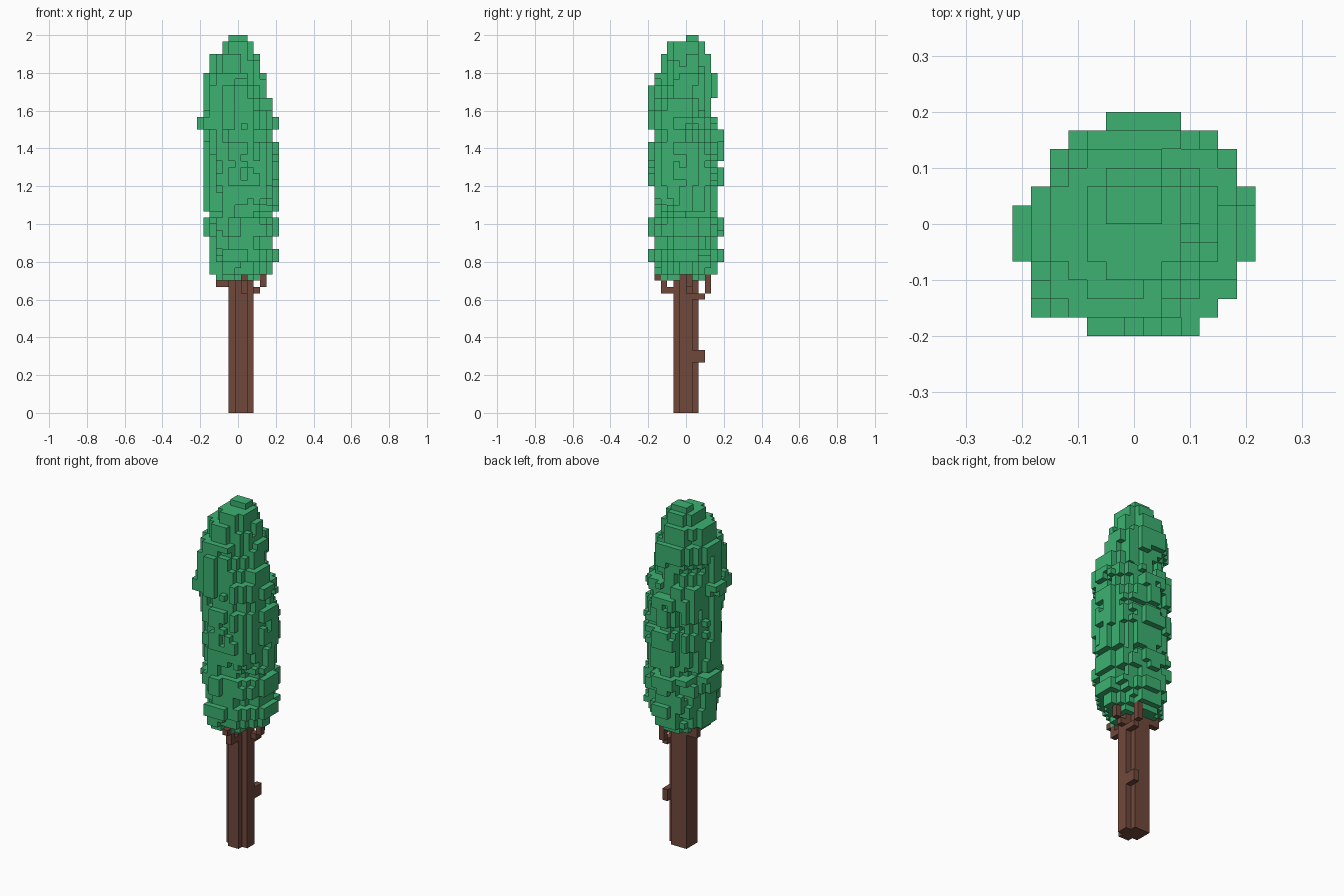
import bpy
import bmesh
import math
import random

random.seed(7)
CELL = 1 / 30  # edge of one cube

cube = bpy.data.objects.get("Cube")
if cube:
    bpy.data.objects.remove(cube, do_unlink=True)


def make_material(name, rgb):
    mat = bpy.data.materials.new(name)
    mat.use_nodes = True
    colour = (*rgb, 1.0)
    mat.diffuse_color = colour
    mat.node_tree.nodes["Principled BSDF"].inputs["Base Color"].default_value = colour
    return mat


def box(xs, ys, zs):
    """Set of cells filling three inclusive index ranges."""
    return {(i, j, k)
            for i in range(xs[0], xs[1] + 1)
            for j in range(ys[0], ys[1] + 1)
            for k in range(zs[0], zs[1] + 1)}


def build_cells(name, cells, blocked, material):
    """Skin a set of cells, leaving out faces hidden by neighbouring cells."""
    bm = bmesh.new()
    corners = {}

    def corner(point):
        if point not in corners:
            i, j, k = point
            corners[point] = bm.verts.new(((i - 0.5) * CELL, j * CELL, k * CELL))
        return corners[point]

    solid = cells | blocked
    for cell in sorted(cells):
        for axis in range(3):
            u, v = (axis + 1) % 3, (axis + 2) % 3
            for side in (0, 1):
                neighbour = list(cell)
                neighbour[axis] += 2 * side - 1
                if tuple(neighbour) in solid:
                    continue
                loop = []
                for du, dv in ((0, 0), (1, 0), (1, 1), (0, 1)):
                    p = list(cell)
                    p[axis] += side
                    p[u] += du
                    p[v] += dv
                    loop.append(corner(tuple(p)))
                bm.faces.new(loop if side else loop[::-1])
    mesh = bpy.data.meshes.new(name)
    bm.to_mesh(mesh)
    bm.free()
    mesh.materials.append(material)
    obj = bpy.data.objects.new(name, mesh)
    bpy.context.collection.objects.link(obj)
    return obj


leaf_green = make_material("leaf green", (0.045, 0.44, 0.165))
bark_brown = make_material("bark brown", (0.163, 0.064, 0.044))

# Trunk: square post with three corners notched away
CROWN_BASE, CROWN_TOP = 21, 60
trunk = box((-1, 2), (-2, 1), (0, CROWN_BASE + 1))
for i, j in ((-1, -2), (2, -2), (2, 1)):
    trunk -= box((i, i), (j, j), (0, CROWN_BASE + 1))

# Stub on the trunk and one small branch on each side under the crown
wood_parts = {
    "trunk": trunk,
    "trunk_stub": box((2, 2), (1, 2), (8, 9)),
    "front_branch": (box((1, 1), (-4, -3), (19, 19))
                     | box((1, 1), (-4, -4), (20, 20))
                     | box((1, 1), (-5, -5), (21, 21))),
    "back_branch": (box((2, 2), (1, 2), (18, 18))
                    | box((2, 2), (3, 3), (19, 21))),
    "right_branch": (box((-3, -2), (1, 1), (20, 20))
                     | box((-3, -3), (1, 1), (21, 21))),
    "left_branch": (box((3, 3), (0, 0), (19, 19))
                    | box((4, 4), (0, 0), (20, 21))),
}

# Crown bands: upper level, then first and last cell in x and in y
BANDS = [
    (22, -3, 3, -4, 3), (24, -4, 5, -5, 4), (26, -4, 6, -6, 5),
    (28, -4, 5, -5, 4), (31, -5, 6, -6, 5), (32, -4, 5, -5, 4),
    (36, -5, 6, -5, 4), (39, -5, 6, -6, 5), (40, -5, 6, -6, 4),
    (43, -5, 6, -6, 5), (45, -5, 5, -5, 5),
    (47, -6, 6, -6, 4), (50, -5, 5, -6, 3), (52, -5, 4, -6, 4),
    (54, -5, 4, -5, 4), (57, -4, 3, -4, 3), (59, -2, 2, -3, 2),
    (CROWN_TOP, -1, 1, 0, 1),
]


def band_at(level):
    return next(b for b in BANDS if level < b[0])


def squareness(dx, dy, level):
    """Exponent of the outline: two front corners bulge part way up."""
    if dy < 0 and dx < 0 and 43 <= level < 54:
        return 3.0
    if dy < 0 and dx > 0 and 34 <= level < 48:
        return 2.8
    if level < 26 or (dx < 0 and dy > 0):
        return 1.8
    return 2.0


def inside(cell, inset):
    """True inside the rounded outline of the crown at this level."""
    i, j, k = cell
    if not CROWN_BASE <= k < CROWN_TOP:
        return False
    if abs(i) > 5 and not -2 <= j <= 1:
        return False
    _, x0, x1, y0, y1 = band_at(k)
    dx = (i - (x0 + x1) / 2) / ((x1 - x0 + 1) / 2 - inset)
    dy = (j - (y0 + y1) / 2) / ((y1 - y0 + 1) / 2 - inset)
    power = squareness(dx, dy, k)
    return abs(dx) ** power + abs(dy) ** power <= 1


# Crown core
crown = set()
for cell in box((-7, 7), (-7, 7), (CROWN_BASE, CROWN_TOP - 1)):
    if inside(cell, 0.8 if cell[2] < 57 else 0):
        crown.add(cell)

# Upright leaf clumps scattered over the crown
for _ in range(190):
    k = random.randrange(CROWN_BASE, 57)
    _, x0, x1, y0, y1 = band_at(k)
    angle = random.uniform(0, math.tau)
    i = round((x0 + x1) / 2 + math.cos(angle) * (x1 - x0) / 2)
    j = round((y0 + y1) / 2 + math.sin(angle) * (y1 - y0) / 2)
    clump = box((i - random.randint(0, 1), i + random.randint(0, 1)),
                (j - random.randint(0, 1), j + random.randint(0, 1)),
                (k, k + random.randint(1, 3)))
    crown |= {c for c in clump if inside(c, 0)}

# One clump on each side of every band reaches its full width
base = CROWN_BASE
for top, x0, x1, y0, y1 in BANDS[:-2]:
    levels = (base, top - 1)
    crown |= box((x0, x0), (-2, -1), levels)
    j = random.randint(-2, 0)
    crown |= box((x1, x1), (j, j + 1), levels)
    for j in (y0, y1):
        i = random.randint(-2, 1)
        crown |= box((i, i + 1), (j, j), levels)
    base = top

wood = set().union(*wood_parts.values())
crown -= wood
for name, cells in wood_parts.items():
    build_cells(name, cells, crown | (wood - cells), bark_brown)
build_cells("leaf_crown", crown, wood, leaf_green)
